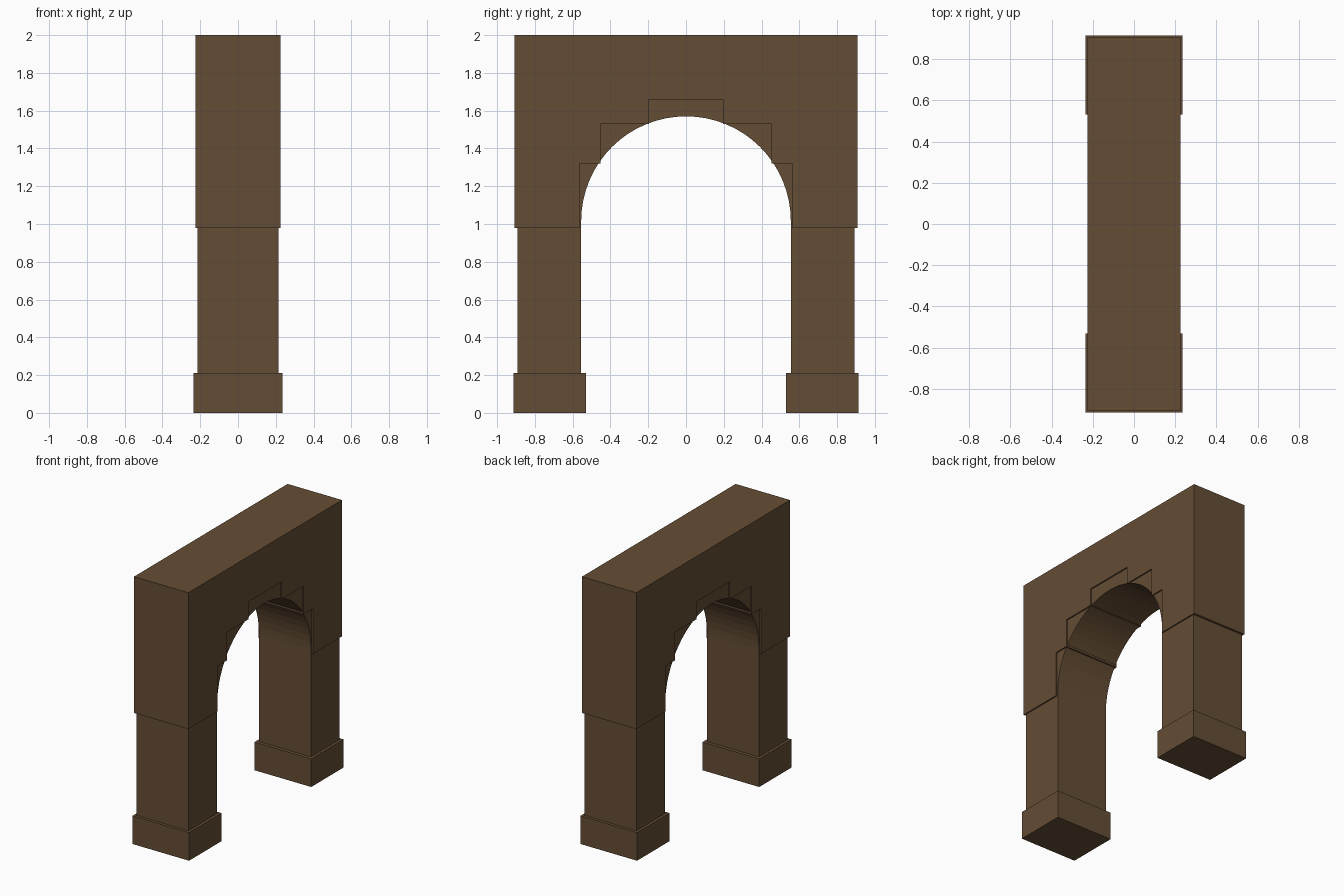
import bpy, bmesh, math

if "Cube" in bpy.data.objects:
    bpy.data.objects.remove(bpy.data.objects["Cube"])

stone = bpy.data.materials.new("brown_stone")
stone.diffuse_color = (0.13, 0.075, 0.035, 1)
stone.use_nodes = True
stone.node_tree.nodes["Principled BSDF"].inputs["Base Color"].default_value = stone.diffuse_color


def extrude_profile(name, pts, half_x):
    """Solid from a closed (y, z) profile, extruded along x."""
    bm = bmesh.new()
    face = bm.faces.new([bm.verts.new((-half_x, y, z)) for y, z in pts])
    ext = bmesh.ops.extrude_face_region(bm, geom=[face])
    moved = [g for g in ext["geom"] if isinstance(g, bmesh.types.BMVert)]
    bmesh.ops.translate(bm, verts=moved, vec=(2 * half_x, 0, 0))
    bmesh.ops.recalc_face_normals(bm, faces=bm.faces)
    me = bpy.data.meshes.new(name)
    bm.to_mesh(me)
    bm.free()
    me.materials.append(stone)
    ob = bpy.data.objects.new(name, me)
    bpy.context.collection.objects.link(ob)
    return ob


def mirrored(right):
    """Complete a right-hand (y > 0) outline with its mirror image."""
    return right + [(-y, z) for y, z in reversed(right) if y > 1e-6]


# Pillars and round arch in one piece
R, SPRING, SEGS = 0.555, 1.015, 16
curve = [(R * math.cos(a), SPRING + R * math.sin(a))
         for a in (math.pi / 2 * (1 - i / SEGS) for i in range(SEGS + 1))]
curve[0] = (0.0, SPRING + R)
arch = mirrored(curve + [(R, 0.2), (0.892, 0.2), (0.892, 1.98)])
extrude_profile("pillars_and_arch", arch, 0.215)

# Upper wall with stepped opening, slightly proud of the arch
steps = [(0.195, 1.66), (0.195, 1.53), (0.453, 1.53), (0.453, 1.32),
         (0.564, 1.32), (0.564, 0.98), (0.908, 0.98), (0.908, 2.0)]
extrude_profile("stepped_upper_wall", mirrored(steps), 0.225)

# Plinth blocks under the pillars
for side, name in ((-1, "front_plinth"), (1, "back_plinth")):
    block = [(side * 0.53, 0), (side * 0.914, 0), (side * 0.914, 0.21), (side * 0.53, 0.21)]
    extrude_profile(name, block, 0.235)
